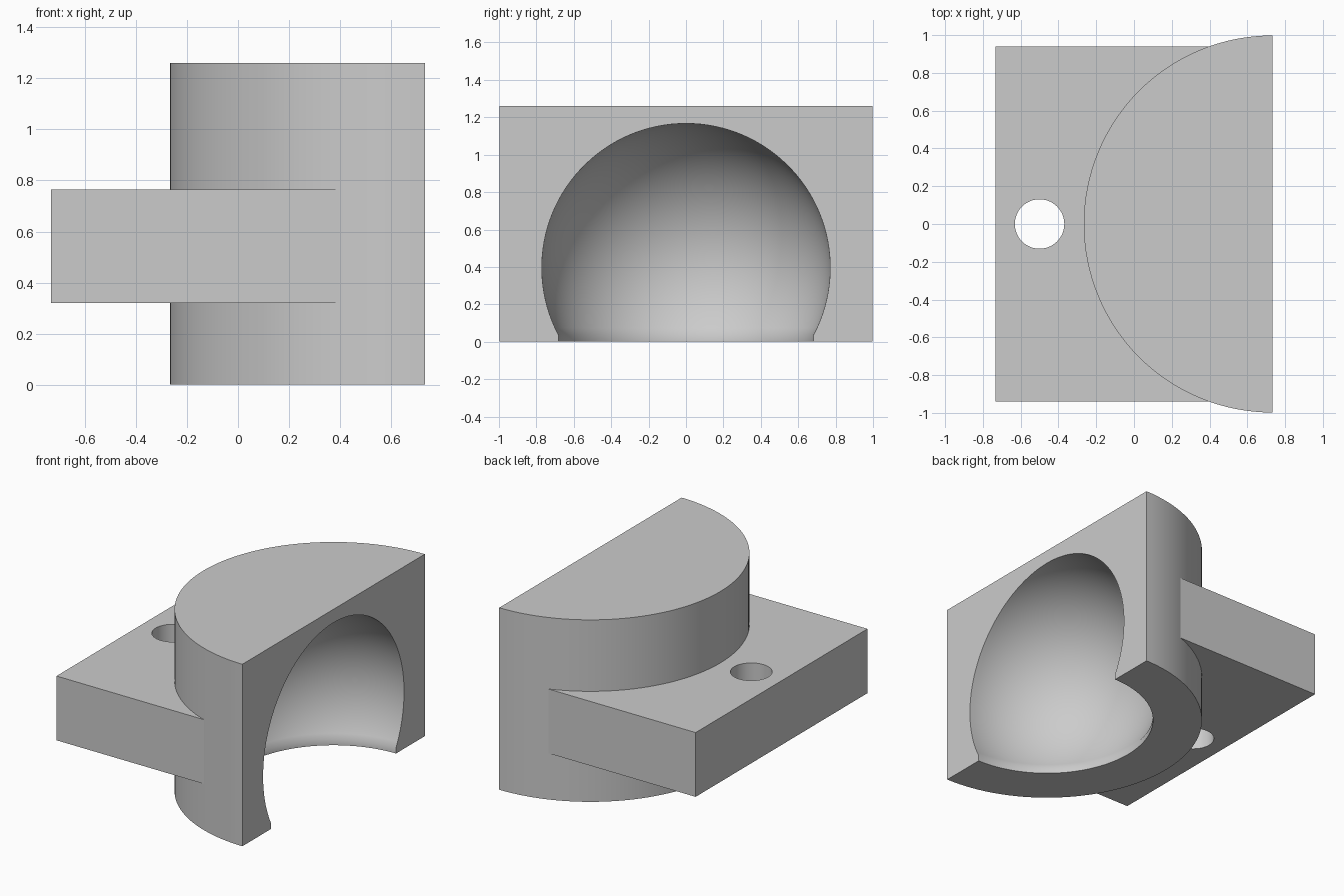
import bpy, bmesh
from math import pi, sin, cos, acos, asin, sqrt
from mathutils import Vector

cube = bpy.data.objects.get("Cube")
if cube:
    bpy.data.objects.remove(cube, do_unlink=True)

CUT_X = 0.732                 # plane of the flat cut face
OUTER_R, HEIGHT = 0.998, 1.26
BALL_R, BALL_Z, MOUTH_R = 0.771, 0.396, 0.683
PLATE_Y, PLATE_LOW, PLATE_HIGH = 0.94, 0.32, 0.765

grey = bpy.data.materials.new("plain grey")
grey.use_nodes = True
colour = (0.6, 0.6, 0.6, 1)
grey.diffuse_color = colour
grey.node_tree.nodes["Principled BSDF"].inputs["Base Color"].default_value = colour


def finish(obj):
    obj.data.materials.clear()
    obj.data.materials.append(grey)
    bpy.ops.object.select_all(action="DESELECT")
    obj.select_set(True)
    bpy.context.view_layer.objects.active = obj
    bpy.ops.object.shade_smooth_by_angle()


# Half-round housing: revolve the wall section half a turn around the cut face axis
lip_z = BALL_Z - sqrt(BALL_R ** 2 - MOUTH_R ** 2)
end = acos((lip_z - BALL_Z) / BALL_R)
steps = 40
profile = [(BALL_R * sin(end * i / steps), BALL_Z + BALL_R * cos(end * i / steps))
           for i in range(steps + 1)]
profile += [(MOUTH_R, 0), (OUTER_R, 0), (OUTER_R, HEIGHT), (0, HEIGHT)]

bm = bmesh.new()
verts = [bm.verts.new((CUT_X, -r, z)) for r, z in profile]
edges = [bm.edges.new(pair) for pair in zip(verts, verts[1:])]
bmesh.ops.spin(bm, geom=verts + edges, cent=(CUT_X, 0, 0), axis=(0, 0, 1),
               angle=-pi, steps=64)
bmesh.ops.remove_doubles(bm, verts=bm.verts[:], dist=0.0001)
# Flat cut face, bounded by the arch of the cavity
bmesh.ops.edgeloop_fill(bm, edges=[e for e in bm.edges if e.is_boundary])
bmesh.ops.recalc_face_normals(bm, faces=bm.faces[:])
mesh = bpy.data.meshes.new("half_round_housing")
bm.to_mesh(mesh)
bm.free()
housing = bpy.data.objects.new("half_round_housing", mesh)
bpy.context.collection.objects.link(housing)
finish(housing)

# Mounting plate: filled outline with a bolt hole, its inner edge buried in the wall
inner_r = OUTER_R - 0.02
half = asin(PLATE_Y / inner_r)
outline = [(-CUT_X, PLATE_Y), (-CUT_X, -PLATE_Y)]
for i in range(49):
    a = -half + 2 * half * i / 48
    outline.append((CUT_X - inner_r * cos(a), inner_r * sin(a)))
hole = [(-0.5 + 0.131 * cos(2 * pi * i / 48), 0.131 * sin(2 * pi * i / 48))
        for i in range(48)]

curve = bpy.data.curves.new("mounting_plate", "CURVE")
curve.dimensions = "2D"
curve.fill_mode = "BOTH"
curve.extrude = (PLATE_HIGH - PLATE_LOW) / 2
for loop in (outline, hole):
    spline = curve.splines.new("POLY")
    spline.points.add(len(loop) - 1)
    for point, (x, y) in zip(spline.points, loop):
        point.co = (x, y, 0, 1)
    spline.use_cyclic_u = True
plate = bpy.data.objects.new("mounting_plate", curve)
plate.location = Vector((0, 0, (PLATE_LOW + PLATE_HIGH) / 2))
bpy.context.collection.objects.link(plate)
bpy.ops.object.select_all(action="DESELECT")
plate.select_set(True)
bpy.context.view_layer.objects.active = plate
bpy.ops.object.convert(target="MESH")

# Weld the converted plate so its sides and caps share edges
bm = bmesh.new()
bm.from_mesh(plate.data)
bmesh.ops.remove_doubles(bm, verts=bm.verts[:], dist=0.0001)
bmesh.ops.recalc_face_normals(bm, faces=bm.faces[:])
bm.to_mesh(plate.data)
bm.free()
finish(plate)
